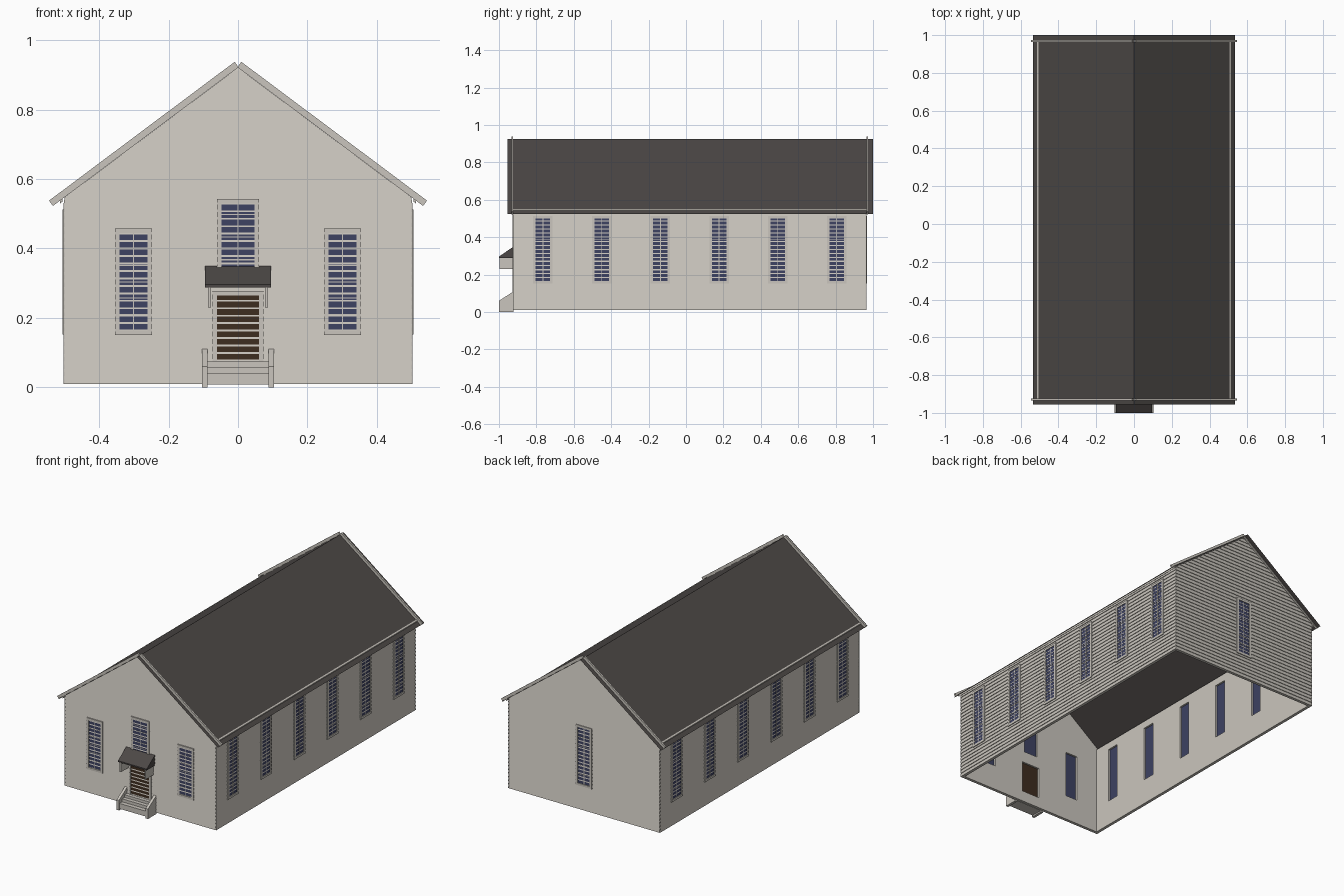
import bpy, bmesh, math
from mathutils import Matrix, Vector

cube = bpy.data.objects.get("Cube")
if cube:
    bpy.data.objects.remove(cube, do_unlink=True)


def material(name, rgb):
    m = bpy.data.materials.new(name)
    m.use_nodes = True
    m.diffuse_color = (*rgb, 1)
    m.node_tree.nodes["Principled BSDF"].inputs["Base Color"].default_value = (*rgb, 1)
    return m


CREAM = material("cream paint", (0.59, 0.56, 0.51))
SLATE = material("dark slate", (0.072, 0.064, 0.061))
GLASS = material("blue glass", (0.047, 0.054, 0.122))
BROWN = material("brown door", (0.048, 0.026, 0.014))

PITCH, LAP = 0.0215, 0.004          # siding board height and depth
BASE, EAVE, RIDGE = 0.01, 0.525, 0.925
SPAN = 0.535
SLOPE = (RIDGE - EAVE) / SPAN


def finish(name, bm, mat, matrix=None):
    bmesh.ops.recalc_face_normals(bm, faces=bm.faces)
    if matrix:
        bm.transform(matrix)
    mesh = bpy.data.meshes.new(name)
    bm.to_mesh(mesh)
    bm.free()
    mesh.materials.append(mat)
    ob = bpy.data.objects.new(name, mesh)
    bpy.context.collection.objects.link(ob)
    return ob


def add_prism(bm, pts, axis, a, b):
    """Extrude a profile along x, given as (y, z), or along y, given as (x, z)."""
    def place(p, t):
        return (t, p[0], p[1]) if axis == "x" else (p[0], t, p[1])
    face = bm.faces.new([bm.verts.new(place(p, a)) for p in pts])
    ext = bmesh.ops.extrude_face_region(bm, geom=[face])
    shift = Vector(place((0, 0), b - a))
    bmesh.ops.translate(bm, vec=shift,
                        verts=[v for v in ext["geom"] if isinstance(v, bmesh.types.BMVert)])


def add_box(bm, x0, x1, y0, y1, z0, z1):
    add_prism(bm, [(x0, z0), (x1, z0), (x1, z1), (x0, z1)], "y", y0, y1)


def prism(name, pts, axis, a, b, mat):
    bm = bmesh.new()
    add_prism(bm, pts, axis, a, b)
    return finish(name, bm, mat)


def siding(name, half, top, matrix):
    """Overlapping tapered boards, each thickest at its lower edge."""
    bm = bmesh.new()
    z = BASE
    while z < top - 0.002:
        z1 = min(z + PITCH, top)
        h0, h1 = half(z), half(z1)
        v = [bm.verts.new(c) for c in ((-h0, -LAP, z), (h0, -LAP, z), (h1, 0, z1),
                                       (-h1, 0, z1), (-h0, 0, z), (h0, 0, z))]
        for ids in ((0, 1, 2, 3), (4, 5, 1, 0), (0, 3, 4), (1, 5, 2), (4, 3, 2, 5)):
            bm.faces.new([v[i] for i in ids])
        z = z1
    finish(name, bm, CREAM, matrix)


def opening(name, u, w, z0, z1, mat, matrix):
    """Pane or door leaf with its casing and glazing bars."""
    x0, x1, t = u - w / 2, u + w / 2, 0.013
    bm = bmesh.new()
    add_box(bm, x0, x1, -0.003, 0.003, z0, z1)
    finish(name, bm, mat, matrix)
    bm = bmesh.new()
    add_box(bm, x0 - t, x0, -0.007, 0, z0 - t, z1 + t)
    add_box(bm, x1, x1 + t, -0.007, 0, z0 - t, z1 + t)
    add_box(bm, x0, x1, -0.007, 0, z1, z1 + t)
    add_box(bm, x0, x1, -0.007, 0, z0 - t, z0)
    if mat == GLASS:
        add_box(bm, u - 0.002, u + 0.002, -0.0045, 0, z0, z1)
        rows = 6
        for i in range(1, rows):
            z = z0 + (z1 - z0) * i / rows
            add_box(bm, x0, x1, -0.0045, 0, z - 0.0015, z + 0.0015)
    finish(name + "_casing", bm, CREAM, matrix)


def wall(name, angle, dist, profile, half, top, openings):
    """Wall slab with cut openings, dressed with siding, windows and doors."""
    matrix = (Matrix.Translation((0, 0.02, 0)) @ Matrix.Rotation(math.radians(angle), 4, "Z")
              @ Matrix.Translation((0, -dist, 0)))
    bm = bmesh.new()
    add_prism(bm, profile, "y", 0, 0.014)
    slab = finish(name, bm, CREAM, matrix)
    bm = bmesh.new()
    for _, u, w, z0, z1, _ in openings:
        add_box(bm, u - w / 2, u + w / 2, -0.02, 0.03, z0, z1)
    cutter = finish(name + "_cutter", bm, CREAM, matrix)
    mod = slab.modifiers.new("openings", "BOOLEAN")
    mod.object, mod.solver = cutter, "EXACT"
    graph = bpy.context.evaluated_depsgraph_get()
    cut = bpy.data.meshes.new_from_object(slab.evaluated_get(graph))
    slab.modifiers.clear()
    slab.data = cut
    bpy.data.objects.remove(cutter, do_unlink=True)
    siding(name + "_siding", half, top, matrix)
    for label, u, w, z0, z1, mat in openings:
        opening(label, u, w, z0, z1, mat, matrix)


# Gable walls
def gable_half(z):
    return max(0.0, min(0.503, (RIDGE - 0.004 - z) / SLOPE))


GW = 0.499
SHOULDER = RIDGE - 0.004 - GW * SLOPE
gable = [(-GW, BASE), (GW, BASE), (GW, SHOULDER), (0, RIDGE - 0.004), (-GW, SHOULDER)]
wall("front_wall", 0, 0.941, gable, gable_half, 0.919, [
    ("front_window_right", -0.301, 0.08, 0.163, 0.445, GLASS),
    ("front_window_left", 0.301, 0.08, 0.163, 0.445, GLASS),
    ("front_window_upper", 0, 0.095, 0.335, 0.53, GLASS),
    ("front_door", 0, 0.122, 0.075, 0.265, BROWN)])
wall("back_wall", 180, 0.941, gable, gable_half, 0.919,
     [("back_window", 0, 0.08, 0.165, 0.5, GLASS)])

# Long side walls
SIDE = 0.941
side = [(-SIDE, BASE), (SIDE, BASE), (SIDE, 0.545), (-SIDE, 0.545)]
for label, angle in (("left", 90), ("right", -90)):
    wall(label + "_wall", angle, GW, side, lambda z: SIDE + LAP, 0.545,
         [(f"{label}_window_{i + 1}", (i - 2.5) * 0.314, 0.078, 0.165, 0.5, GLASS)
          for i in range(6)])

# Roof sheets
bm = bmesh.new()
rows = [[bm.verts.new((x, y, z)) for y in (-0.955, 1.0)]
        for x, z in ((-SPAN, EAVE), (0, RIDGE), (SPAN, EAVE))]
for a, b in zip(rows, rows[1:]):
    bm.faces.new((a[0], b[0], b[1], a[1]))
finish("roof", bm, SLATE)

# Rake boards standing on the gable ends and thin strips along the eaves
pitch = math.atan(SLOPE)
nx, nz = math.sin(pitch), math.cos(pitch)
for s, label in ((1, "left"), (-1, "right")):
    board = [(s * (x + nx * h), z + nz * h) for x, z, h in
             ((0, RIDGE, -0.003), (SPAN, EAVE, -0.003), (SPAN, EAVE, 0.016), (0, RIDGE, 0.016))]
    for y, end in ((-0.929, "front"), (0.969, "back")):
        prism(f"{end}_rake_board_{label}", board, "y", y - 0.005, y + 0.005, CREAM)
    strip = [(s * x, RIDGE - SLOPE * x + h) for x, h in
             ((0.506, -0.012), (0.513, -0.012), (0.513, 0.005), (0.506, 0.005))]
    prism("eave_strip_" + label, strip, "y", -0.929, 0.969, CREAM)

# Door hood with side brackets
prism("door_hood", [(-1.0, 0.288), (-0.922, 0.288), (-0.922, 0.35), (-1.0, 0.296)],
      "x", -0.095, 0.095, SLATE)
for s, label in ((1, "left"), (-1, "right")):
    prism("hood_bracket_" + label,
          [(-0.997, 0.288), (-0.922, 0.288), (-0.922, 0.23), (-0.997, 0.23)],
          "x", s * 0.078, s * 0.086, CREAM)
    # Sloped cheek walls and end posts beside the steps
    prism("step_cheek_" + label, [(-1.0, 0), (-0.922, 0), (-0.922, 0.11), (-1.0, 0.06)],
          "x", s * 0.088, s * 0.104, CREAM)

# Entrance steps
for i, (y, z) in enumerate(((-0.995, 0.04), (-0.97, 0.058), (-0.947, 0.074))):
    prism(f"step_{i + 1}", [(y, 0.008), (-0.922, 0.008), (-0.922, z), (y, z)],
          "x", -0.088, 0.088, CREAM)
